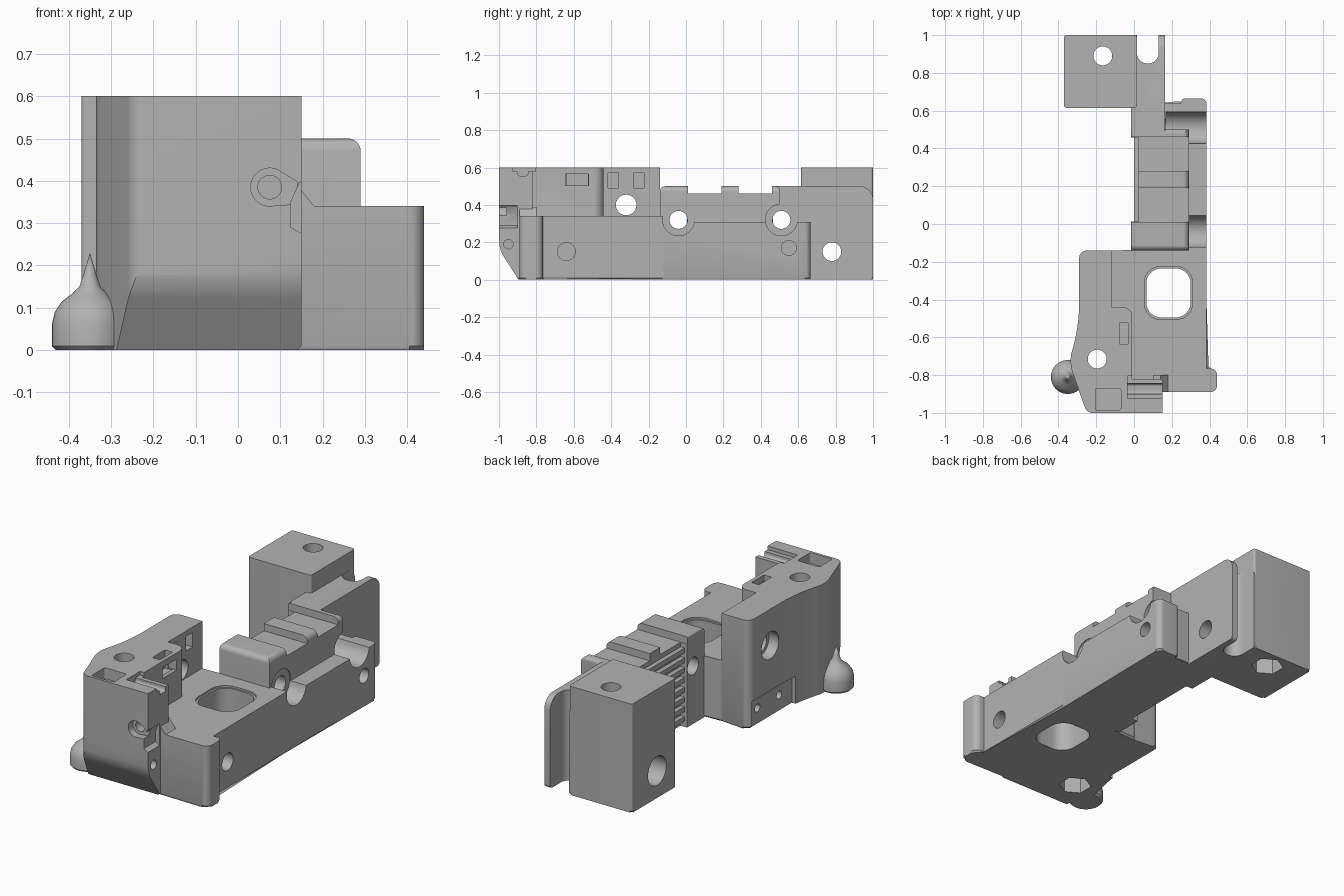
import bpy, bmesh, math
from mathutils import Vector

cube = bpy.data.objects.get("Cube")
if cube:
    bpy.data.objects.remove(cube, do_unlink=True)

GREY = (0.45, 0.45, 0.45, 1)
mat = bpy.data.materials.new("plain grey")
mat.use_nodes = True
mat.diffuse_color = GREY
mat.node_tree.nodes["Principled BSDF"].inputs["Base Color"].default_value = GREY

PLACE = {
    "X": lambda u, v, w: (w, u, v),
    "Y": lambda u, v, w: (u, w, v),
    "Z": lambda u, v, w: (u, v, w),
}
parts = []


def rounded(points, steps=8):
    """Round each corner that carries a third value, its setback."""
    out = []
    for i, point in enumerate(points):
        corner = Vector(point[:2])
        if len(point) < 3:
            out.append(corner)
            continue
        to_prev = (Vector(points[i - 1][:2]) - corner).normalized()
        to_next = (Vector(points[(i + 1) % len(points)][:2]) - corner).normalized()
        weight = math.sin(to_prev.angle(to_next) / 2)
        start, end = corner + to_prev * point[2], corner + to_next * point[2]
        for k in range(steps + 1):
            t = k / steps
            a, b, c = (1 - t) ** 2, 2 * t * (1 - t) * weight, t * t
            out.append((start * a + corner * b + end * c) / (a + b + c))
    return out


def finish(name, bm, solid):
    bmesh.ops.recalc_face_normals(bm, faces=bm.faces)
    mesh = bpy.data.meshes.new(name)
    bm.to_mesh(mesh)
    bm.free()
    mesh.materials.append(mat)
    obj = bpy.data.objects.new(name, mesh)
    bpy.context.scene.collection.objects.link(obj)
    if solid:
        parts.append(obj)
    return obj


def prism(name, axis, points, a, b, chamfer=0, solid=True):
    """Extrude an outline along an axis, with an optional chamfer underneath."""
    bm = bmesh.new()
    outline = rounded(points)
    ends = [[bm.verts.new(PLACE[axis](p.x, p.y, w)) for p in outline] for w in (a, b)]
    n = len(outline)
    bm.faces.new(ends[0])
    bm.faces.new(ends[1])
    for i in range(n):
        j = (i + 1) % n
        bm.faces.new((ends[0][i], ends[0][j], ends[1][j], ends[1][i]))
    if chamfer:
        low = [e for e in bm.edges if all(v.co.z < a + 0.001 for v in e.verts)]
        bmesh.ops.bevel(bm, geom=low, offset=chamfer, segments=1, affect="EDGES")
    return finish(name, bm, solid)


def rect(u0, u1, v0, v1, r=None):
    corners = [(u0, v0), (u1, v0), (u1, v1), (u0, v1)]
    return [c + (r,) for c in corners] if r else corners


def circle(u, v, r, n=32):
    turn = [math.tau * (i + 0.5) / n for i in range(n)]
    return [(u + r * math.cos(t), v + r * math.sin(t)) for t in turn]


def boolean(obj, tool, operation):
    mod = obj.modifiers.new("shape", "BOOLEAN")
    mod.operation, mod.solver, mod.object = operation, "EXACT", tool
    bpy.context.view_layer.objects.active = obj
    bpy.ops.object.modifier_apply(modifier=mod.name)


def cut(axis, points, a, b):
    """Remove a prism from every part it reaches."""
    tool = prism("cutter", axis, points, a, b, solid=False)
    tool.hide_render = True
    for obj in parts:
        boolean(obj, tool, "DIFFERENCE")
    bpy.data.objects.remove(tool, do_unlink=True)


# Base with side flange, and the lower ledge behind it
prism("base", "Z", [(-0.2, -0.89), (0.44, -0.89, 0.035), (0.44, -0.765, 0.035),
                    (0.385, -0.765), (0.385, -0.12), (-0.2, -0.145)], 0, 0.34, 0.01)
prism("side_ledge", "Z", [(0, -0.2), (0.385, -0.2), (0.385, 0.665, 0.03),
                          (0.25, 0.665, 0.02), (0.25, 0.64), (0, 0.64)], 0, 0.31, 0.01)

# Front tower
prism("front_tower", "Z", [(-0.25, -1, 0.03), (0.15, -1), (0.15, -0.82), (-0.01, -0.82),
                           (-0.01, -0.44, 0.05), (-0.12, -0.44), (-0.12, -0.14),
                           (-0.29, -0.14, 0.04), (-0.29, -0.54, 0.13), (-0.345, -0.73, 0.06)],
      0, 0.6, 0.01)
prism("front_ramp", "Y", [(0.1, 0.3), (0.18, 0.3), (0.18, 0.34), (0.14, 0.39), (0.1, 0.39)],
      -0.89, -0.8)

# Rounded foot flaring into the tower
foot = bmesh.new()
profile = [(0, 0), (0.08, 0), (0.09, 0.01), (0.09, 0.06), (0.083, 0.09), (0.066, 0.115),
           (0.04, 0.135), (0.025, 0.15), (0.015, 0.18), (0, 0.23)]
ring = [foot.verts.new((r - 0.35, -0.81, z)) for r, z in profile]
edges = [foot.edges.new(pair) for pair in zip(ring, ring[1:])]
bmesh.ops.spin(foot, geom=ring + edges, cent=(-0.35, -0.81, 0), axis=(0, 0, 1),
               angle=math.tau, steps=32)
bmesh.ops.remove_doubles(foot, verts=foot.verts, dist=0.0005)
finish("rounded_foot", foot, True)

# Ridged middle block
middle = prism("middle_block", "X", [(-0.14, 0), (0.5, 0), (0.5, 0.5, 0.02), (0.46, 0.5), (0.46, 0.46),
                                     (0.28, 0.46), (0.28, 0.5), (0.19, 0.5), (0.19, 0.46),
                                     (0.01, 0.46), (0.01, 0.5), (-0.14, 0.5, 0.03)], -0.1, 0.4)
hull = prism("cutter", "Y", [(-0.015, -0.1), (0.29, -0.1), (0.29, 0.5, 0.03), (-0.015, 0.5, 0.01)],
             -0.5, 0.8, solid=False)
boolean(middle, hull, "INTERSECT")
bpy.data.objects.remove(hull, do_unlink=True)

# Rear wall and rear block
prism("rear_wall", "X", [(0.48, 0), (1, 0, 0.02), (1, 0.5, 0.07), (0.48, 0.5)], 0.005, 0.165)
prism("wall_root", "X", rect(0.48, 0.625, 0, 0.5), -0.015, 0.1)
prism("rear_block", "Z", rect(-0.37, 0.015, 0.615, 1, 0.012), 0, 0.6, 0.01)

# Sloped underside of the tower front
cut("X", [(-1.1, -0.1), (-0.83, -0.1), (-0.995, 0.155, 0.04), (-1.002, 0.26), (-1.1, 0.26)], -0.5, 0.3)

# Vertical openings: oval window, bolt holes with nut traps, rear slot
cut("Z", rect(0.065, 0.3, -0.495, -0.235, 0.08), -0.1, 0.4)
cut("Z", rect(0.055, 0.31, -0.505, -0.225, 0.085), 0.33, 0.4)
for x, y in ((-0.195, -0.715), (-0.165, 0.89)):
    cut("Z", circle(x, y, 0.05), -0.1, 0.7)
    cut("Z", circle(x, y, 0.085, 6), -0.1, 0.1)
cut("Z", [(0.0155, 1.1), (0.0155, 0.85, 0.055), (0.13, 0.85, 0.055), (0.13, 1.1)], -0.1, 0.7)

# Cross holes and their counterbores: y, z, radius, from x, to x
for y, z, r, a, b in ((-0.04, 0.32, 0.048, -0.1, 0.5), (0.51, 0.32, 0.048, -0.1, 0.5),
                      (-0.04, 0.32, 0.085, 0.285, 0.5), (0.51, 0.32, 0.085, 0.17, 0.5),
                      (0.78, 0.15, 0.05, -0.5, 0.3), (0.78, 0.15, 0.08, -0.5, -0.25),
                      (-0.32, 0.4, 0.055, -0.5, 0), (-0.32, 0.4, 0.075, -0.5, -0.23),
                      (-0.64, 0.15, 0.048, 0.3, 0.5), (0.55, 0.17, 0.04, 0.3, 0.5),
                      (-0.95, 0.19, 0.025, 0.08, 0.2)):
    cut("X", circle(y, z, r), a, b)

# Front keyhole and side notch
cut("Y", circle(0.075, 0.385, 0.045), -1.1, -0.96)
cut("Y", circle(0.075, 0.385, 0.028), -1.1, -0.9)
cut("Y", [(0.075, 0.341), (0.14, 0.345), (0.14, 0.398), (0.095, 0.425)], -1.1, -0.96)
cut("Y", [(0.125, 0.29), (0.16, 0.27), (0.16, 0.4), (0.145, 0.395), (0.125, 0.35)], -1.1, -0.9)

# Tower top pockets and cable groove
cut("Z", rect(-0.205, -0.07, -0.985, -0.87, 0.01), 0.54, 0.7)
cut("Z", rect(-0.078, -0.032, -0.635, -0.525), 0.5, 0.7)
cut("X", rect(-0.925, -0.805, 0.58, 0.7), -0.035, 0.2)
cut("X", rect(-0.9, -0.845, 0.555, 0.7, 0.015), -0.035, 0.2)

# Tower inner side pockets
cut("X", rect(-0.645, -0.52, 0.505, 0.565), -0.06, 0.02)
for y in (-0.39, -0.252):
    cut("X", rect(y - 0.028, y + 0.028, 0.49, 0.57), -0.18, -0.1)

# Recessed panel on the outer side with two screw holes
cut("X", rect(-0.53, -0.165, -0.1, 0.15), -0.4, -0.275)
for y in (-0.23, -0.42):
    cut("X", circle(y, 0.085, 0.022), -0.4, -0.22)

# Belt recess and its teeth
cut("X", rect(0.012, 0.458, -0.1, 0.6), -0.2, 0.025)
for i in range(8):
    z = 0.03 + i * 0.054
    prism("belt_tooth", "X", rect(0.005, 0.465, z, z + 0.027, 0.006), 0, 0.04)

# Smooth the curved faces and keep the edges sharp
bpy.ops.object.select_all(action="DESELECT")
for obj in parts:
    obj.select_set(True)
bpy.context.view_layer.objects.active = parts[0]
bpy.ops.object.shade_smooth_by_angle()
